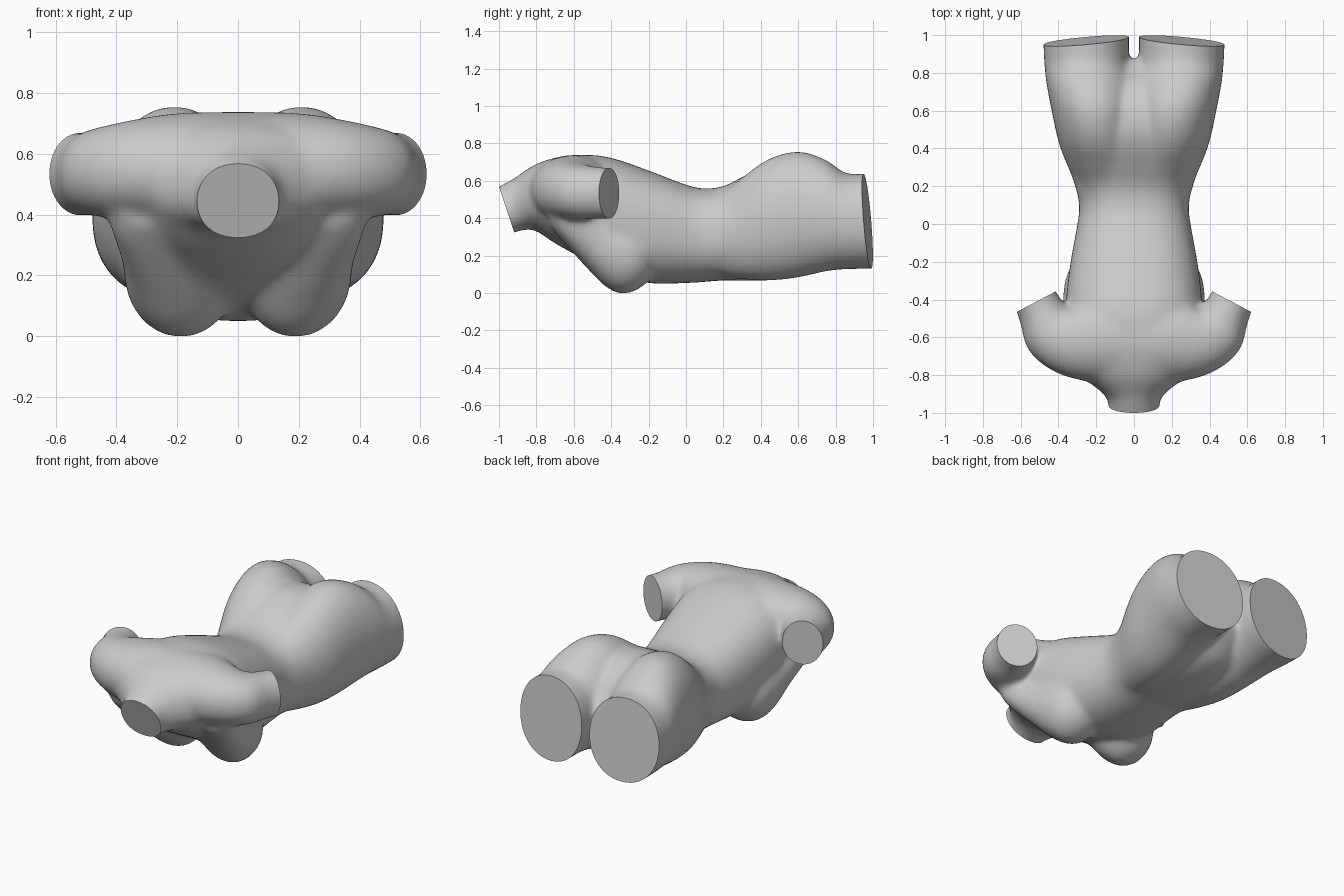
import bpy, bmesh
from math import sin, cos, pi, radians
from mathutils import Vector

if "Cube" in bpy.data.objects:
    bpy.data.objects.remove(bpy.data.objects["Cube"])

bm = bmesh.new()
SEG = 48


def spline(rows, steps=6):
    # Catmull-Rom interpolation between the section rows
    out = []
    for i in range(len(rows) - 1):
        a, b, c, d = (rows[max(0, min(len(rows) - 1, i + k))] for k in (-1, 0, 1, 2))
        for s in range(steps):
            t = s / steps
            out.append([0.5 * (2 * q + (r - p) * t + (2 * p - 5 * q + 4 * r - w) * t * t
                               + (3 * q - p - 3 * r + w) * t ** 3)
                        for p, q, r, w in zip(a, b, c, d)])
    return out + [list(rows[-1])]


def loft(rows, side=1):
    # rows: x, y, z, horizontal radius, vertical radius, heading angle, squareness
    rings = []
    for x, y, z, rh, rv, ang, n in spline(rows):
        u = Vector((sin(radians(ang)), -cos(radians(ang)), 0))
        ring = []
        for k in range(SEG):
            c, s = cos(2 * pi * k / SEG), sin(2 * pi * k / SEG)
            h = rh * abs(c) ** (2 / n) * (1 if c > 0 else -1)
            v = rv * abs(s) ** (2 / n) * (1 if s > 0 else -1)
            p = Vector((x, y, z)) + u * h + Vector((0, 0, v))
            ring.append(bm.verts.new((p.x * side, p.y, p.z)))
        rings.append(ring)
    for r0, r1 in zip(rings, rings[1:]):
        for k in range(SEG):
            j = (k + 1) % SEG
            bm.faces.new((r0[k], r0[j], r1[j], r1[k]))
    bm.faces.new(rings[0])
    bm.faces.new(rings[-1])


def along_y(rows):
    # centre x, y, half width, bottom, top, squareness -> loft rows
    return [(x, y, (b + t) / 2, w, (t - b) / 2, 90, n) for x, y, w, b, t, n in rows]


# neck, chest, waist and pelvis
loft(along_y([
    (0, -1.08, .132, .275, .522, 2.1), (0, -.98, .134, .300, .578, 2.1),
    (0, -.92, .146, .318, .610, 2.1), (0, -.86, .210, .335, .652, 2.1),
    (0, -.80, .290, .328, .687, 2.1), (0, -.70, .340, .262, .720, 2.2),
    (0, -.55, .360, .18, .736, 2.3), (0, -.40, .360, .105, .720, 2.4),
    (0, -.20, .336, .050, .652, 2.4), (0, 0, .300, .050, .576, 2.4),
    (0, .10, .290, .056, .555, 2.4), (0, .20, .312, .064, .568, 2.4),
    (0, .30, .345, .062, .617, 2.4), (0, .40, .368, .063, .668, 2.3),
    (0, .50, .370, .068, .698, 2.1), (0, .62, .330, .085, .688, 2),
    (0, .72, .260, .120, .635, 2), (0, .80, .170, .19, .545, 2),
    (0, .87, .090, .27, .450, 2)]))

for side in (1, -1):
    # buttock and thigh
    loft(along_y([
        (.130, .05, .130, .12, .50, 2), (.145, .20, .160, .085, .545, 2.1),
        (.165, .30, .184, .070, .615, 2.1), (.186, .40, .203, .063, .690, 2.1),
        (.199, .50, .217, .066, .737, 2.1), (.212, .62, .228, .083, .753, 2.1),
        (.233, .75, .232, .113, .708, 2.1), (.250, .85, .225, .123, .640, 2.1),
        (.253, .95, .227, .125, .635, 2.1), (.253, 1.10, .227, .125, .635, 2.1)]), side)
    # shoulder and upper arm
    loft([
        (.00, -.60, .545, .250, .190, 0, 2), (.20, -.605, .545, .235, .186, 0, 2),
        (.345, -.605, .543, .197, .166, 14, 2.1), (.445, -.557, .537, .160, .148, 45, 2.1),
        (.490, -.470, .532, .127, .139, 60, 2), (.530, -.385, .53, .117, .139, 62, 2),
        (.575, -.300, .53, .117, .139, 62, 2)], side)
    # chest muscle running from the shoulder into the breast
    loft(along_y([
        (.30, -.73, .08, .36, .50, 2), (.285, -.67, .140, .285, .52, 2),
        (.25, -.59, .162, .195, .52, 2), (.218, -.51, .172, .108, .49, 2),
        (.198, -.43, .180, .030, .44, 2), (.189, -.35, .184, -.008, .41, 2),
        (.187, -.27, .170, .008, .38, 2), (.187, -.20, .125, .060, .34, 2),
        (.187, -.165, .05, .13, .28, 2)]), side)

bmesh.ops.recalc_face_normals(bm, faces=bm.faces[:])
mesh = bpy.data.meshes.new("torso")
bm.to_mesh(mesh)
bm.free()
torso = bpy.data.objects.new("torso", mesh)
bpy.context.collection.objects.link(torso)
bpy.context.view_layer.objects.active = torso
torso.select_set(True)

# fuse the parts into one soft skin
fuse = torso.modifiers.new("fuse", 'REMESH')
fuse.mode = 'VOXEL'
fuse.voxel_size = .012
soften = torso.modifiers.new("soften", 'SMOOTH')
soften.factor = .5
soften.iterations = 42
for m in ("fuse", "soften"):
    bpy.ops.object.modifier_apply(modifier=m)

# flat cuts at neck, arms and thighs: centre, outward direction, reach
cuts = [((0, -.96, .445), (0, -.95, -.317), .22)]
for s in (1, -1):
    cuts.append(((.515 * s, -.41, .53), (.466 * s, .885, 0), .155))
    cuts.append(((.253 * s, .97, .38), (.09 * s, 1, .08), .36))
bm = bmesh.new()
bm.from_mesh(torso.data)
for co, no, reach in cuts:
    co, no = Vector(co), Vector(no).normalized()
    faces = []
    for f in bm.faces:
        d = f.calc_center_median() - co
        h = d.dot(no)
        same_side = co.x == 0 or d.x * co.x + co.x * co.x > 0
        if -.03 < h < .3 and (d - no * h).length < reach and same_side:
            faces.append(f)
    geom = set(faces)
    for f in faces:
        geom.update(f.edges)
        geom.update(f.verts)
    res = bmesh.ops.bisect_plane(bm, geom=list(geom), plane_co=co, plane_no=no, clear_outer=True)
    rim = [e for e in res["geom_cut"] if isinstance(e, bmesh.types.BMEdge)]
    bmesh.ops.edgeloop_fill(bm, edges=rim)
bmesh.ops.recalc_face_normals(bm, faces=bm.faces[:])

# rest on the ground
low = min(v.co.z for v in bm.verts)
bmesh.ops.translate(bm, vec=(0, 0, -low), verts=bm.verts[:])
bm.to_mesh(torso.data)
bm.free()
bpy.ops.object.shade_smooth_by_angle(angle=radians(40))
